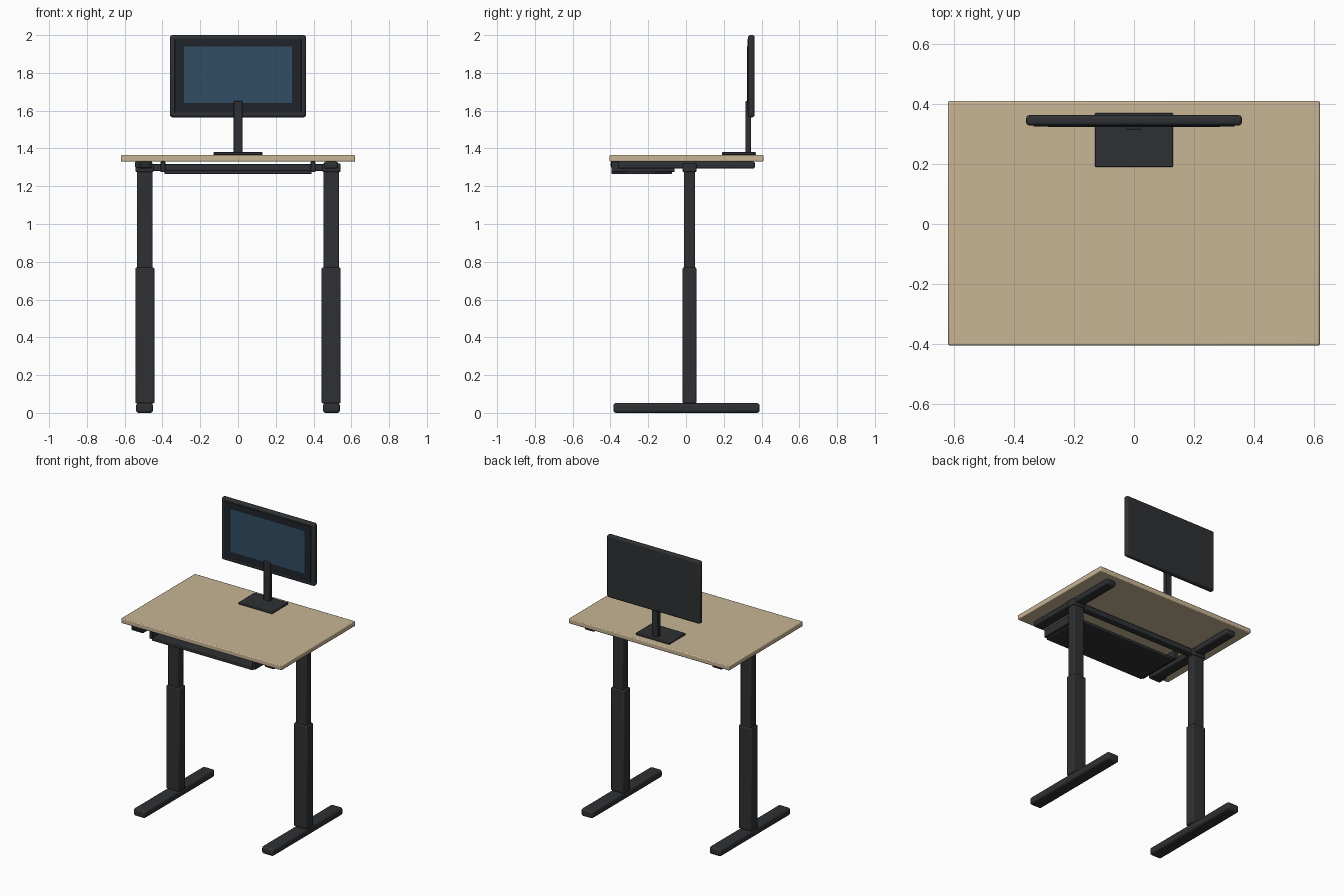
import bpy

if "Cube" in bpy.data.objects:
    bpy.data.objects.remove(bpy.data.objects["Cube"])


def material(name, rgb):
    m = bpy.data.materials.new(name)
    m.diffuse_color = (*rgb, 1)
    m.use_nodes = True
    m.node_tree.nodes["Principled BSDF"].inputs["Base Color"].default_value = m.diffuse_color
    return m


DARK = material("dark_metal", (0.028, 0.030, 0.033))
WOOD = material("wood", (0.58, 0.46, 0.30))
BEZEL = material("bezel", (0.014, 0.018, 0.024))
GLASS = material("screen_glass", (0.03, 0.075, 0.125))


def box(name, x, y, z, mat=DARK, bevel=0.004, segments=2):
    """Softened box spanning the given (min, max) ranges."""
    spans = (x, y, z)
    bpy.ops.mesh.primitive_cube_add(size=1, location=[(a + b) / 2 for a, b in spans])
    o = bpy.context.object
    o.name = name
    o.scale = [b - a for a, b in spans]
    bpy.ops.object.transform_apply(location=False, rotation=False, scale=True)
    o.data.materials.append(mat)
    if bevel:
        m = o.modifiers.new("soft_edges", 'BEVEL')
        m.width = bevel
        m.segments = segments
    bpy.ops.object.shade_smooth_by_angle()
    return o


def pair(name, x, y, z, **kw):
    """Left and right copies mirrored across x = 0."""
    box(name + "_right", x, y, z, **kw)
    box(name + "_left", (-x[1], -x[0]), y, z, **kw)


# Desktop
box("desktop", (-0.62, 0.62), (-0.405, 0.41), (1.33, 1.365), WOOD, 0.006)

# Feet and telescoping legs
pair("foot", (0.45, 0.54), (-0.385, 0.39), (0, 0.052), bevel=0.014, segments=3)
pair("lower_leg", (0.443, 0.543), (-0.018, 0.055), (0.05, 0.77), bevel=0.007)
pair("upper_leg", (0.453, 0.535), (-0.011, 0.048), (0.75, 1.32), bevel=0.006)

# Frame under the desktop
pair("leg_bracket", (0.447, 0.543), (-0.018, 0.055), (1.275, 1.32), bevel=0.006)
pair("side_rail", (0.455, 0.53), (-0.36, 0.365), (1.293, 1.33), bevel=0.01)
box("crossbar", (-0.47, 0.47), (-0.005, 0.04), (1.28, 1.317))

# Keyboard tray hanging on slides
box("keyboard_tray", (-0.39, 0.39), (-0.395, -0.075), (1.265, 1.285))
pair("tray_slide", (0.385, 0.41), (-0.395, -0.06), (1.275, 1.33), bevel=0.003)

# Height control under the left front edge
box("height_control", (-0.545, -0.455), (-0.398, -0.325), (1.298, 1.332), bevel=0.005)
for i in range(3):
    cx = -0.525 + i * 0.025
    box(f"control_button_{i + 1}", (cx - 0.008, cx + 0.008),
        (-0.401, -0.395), (1.31, 1.32), BEZEL, 0.001, 1)

# Monitor stand
box("monitor_base", (-0.13, 0.13), (0.19, 0.37), (1.365, 1.38))
box("monitor_neck", (-0.024, 0.024), (0.315, 0.345), (1.375, 1.65))

# Monitor
box("monitor_body", (-0.36, 0.36), (0.328, 0.363), (1.565, 2.0), bevel=0.012, segments=3)
box("monitor_bezel", (-0.335, 0.335), (0.325, 0.335), (1.59, 1.98), BEZEL, 0.001, 1)
box("monitor_screen", (-0.286, 0.286), (0.323, 0.33), (1.64, 1.94), GLASS, 0)
